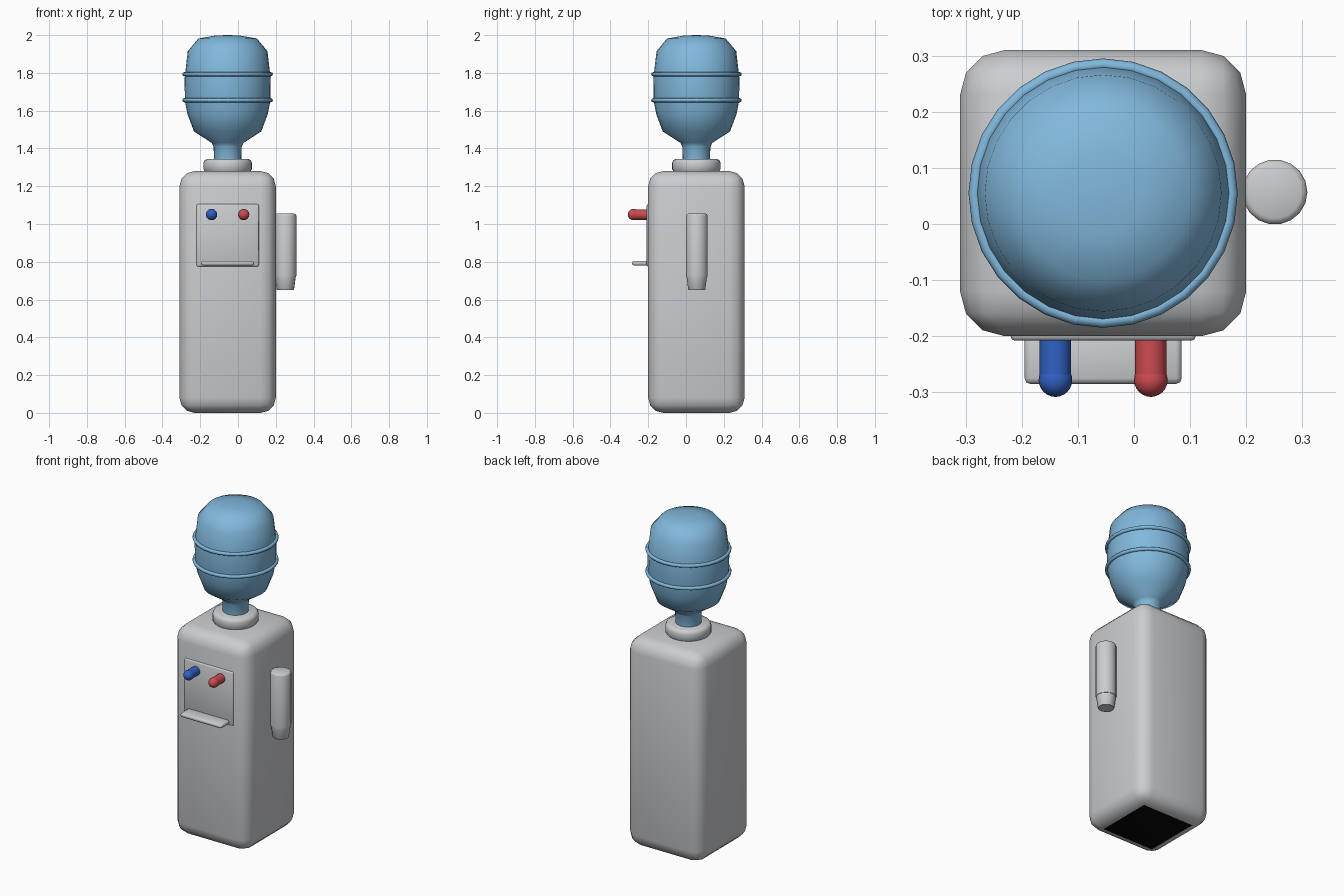
import bpy, bmesh, math
from mathutils import Matrix

if "Cube" in bpy.data.objects:
    bpy.data.objects.remove(bpy.data.objects["Cube"], do_unlink=True)

CX, CY = -0.055, 0.055  # axis of cabinet and bottle


def material(name, rgb):
    m = bpy.data.materials.new(name)
    m.use_nodes = True
    m.diffuse_color = (*rgb, 1)
    m.node_tree.nodes["Principled BSDF"].inputs["Base Color"].default_value = (*rgb, 1)
    return m


GREY = material("light_grey_plastic", (0.6, 0.61, 0.63))
BLACK = material("black_underside", (0.002, 0.002, 0.002))
WATER = material("bottle_blue", (0.22, 0.48, 0.72))
BLUE = material("cold_blue", (0.03, 0.12, 0.55))
RED = material("hot_red", (0.6, 0.07, 0.08))


def finish(bm, name, mats, angle=50):
    bmesh.ops.recalc_face_normals(bm, faces=bm.faces)
    mesh = bpy.data.meshes.new(name)
    bm.to_mesh(mesh)
    bm.free()
    for m in mats:
        mesh.materials.append(m)
    ob = bpy.data.objects.new(name, mesh)
    bpy.context.collection.objects.link(ob)
    bpy.ops.object.select_all(action='DESELECT')
    ob.select_set(True)
    bpy.context.view_layer.objects.active = ob
    bpy.ops.object.shade_smooth_by_angle(angle=math.radians(angle))
    return ob


def rounded_box(name, low, high, radius, segments, dark_bottom=False):
    bm = bmesh.new()
    bmesh.ops.create_cube(bm, size=1)
    for v in bm.verts:
        v.co = [(a + b) / 2 + c * (b - a) for a, b, c in zip(low, high, v.co)]
    bmesh.ops.bevel(bm, geom=bm.edges[:], offset=radius, segments=segments,
                    profile=0.5, affect='EDGES')
    bm.normal_update()
    if dark_bottom:
        for f in bm.faces:
            f.material_index = int(f.normal.z < -0.99)
    return finish(bm, name, [GREY, BLACK] if dark_bottom else [GREY])


def lathe(name, profile, sides, mat, matrix, angle=50):
    """Spin (radius, height) points round z, cap open ends, then place."""
    bm = bmesh.new()
    rings = []
    for r, h in profile:
        rings.append([bm.verts.new((r * math.cos(math.tau * i / sides),
                                    r * math.sin(math.tau * i / sides), h))
                      for i in range(sides)])
    for a, b in zip(rings, rings[1:]):
        for i in range(sides):
            j = (i + 1) % sides
            bm.faces.new((a[i], a[j], b[j], b[i]))
    bm.faces.new(rings[0])
    bm.faces.new(rings[-1])
    bm.transform(matrix)
    return finish(bm, name, [mat], angle)


# Cabinet with front panel and drip tray
rounded_box("cabinet", (-0.31, -0.2, 0), (0.2, 0.31, 1.28), 0.08, 3, True)
rounded_box("front_panel", (-0.22, -0.208, 0.775), (0.11, -0.19, 1.105), 0.008, 2, True)
rounded_box("drip_tray", (-0.195, -0.285, 0.78), (0.085, -0.19, 0.805), 0.01, 2)

# Collar and bottle
axis = Matrix.Translation((CX, CY, 0))
lathe("collar", [(0.115, 1.27), (0.128, 1.29), (0.128, 1.325), (0.122, 1.338),
                 (0.108, 1.345)], 32, GREY, axis)
lathe("water_bottle", [(0.072, 1.335), (0.074, 1.41), (0.085, 1.43), (0.178, 1.49),
                       (0.212, 1.58), (0.226, 1.65), (0.228, 1.77), (0.211, 1.915),
                       (0.155, 1.982), (0.07, 1.997), (0.01, 2.0)],
      28, WATER, axis, 80)

# Raised rings round the bottle
for name, z in (("lower_ring", 1.655), ("upper_ring", 1.793)):
    bpy.ops.mesh.primitive_torus_add(location=(CX, CY, z), major_radius=0.229,
                                     minor_radius=0.011, major_segments=28,
                                     minor_segments=8)
    ring = bpy.context.object
    ring.name = name
    ring.data.materials.append(WATER)
    bpy.ops.object.shade_smooth()

# Taps with domed ends, pointing to the front
R = 0.03
dome = [(R * math.cos(t * math.pi / 12), 0.278 + R * math.sin(t * math.pi / 12))
        for t in range(-2, 6)] + [(0.002, 0.308)]
for name, x, mat in (("cold_tap", -0.14, BLUE), ("hot_tap", 0.03, RED)):
    place = Matrix.Translation((x, 0, 1.05)) @ Matrix.Rotation(math.pi / 2, 4, 'X')
    lathe(name, [(0.028, 0.19), (0.028, 0.27)] + dome, 16, mat, place)

# Cup dispenser on the left side
side = Matrix.Translation((0.251, CY + 0.002, 0))
lathe("cup_tube", [(0.057, 0.72), (0.058, 0.73), (0.058, 1.043), (0.055, 1.051),
                   (0.047, 1.055)], 18, GREY, side)
lathe("cup", [(0.043, 0.65), (0.046, 0.654), (0.055, 0.722)], 18, GREY, side)
